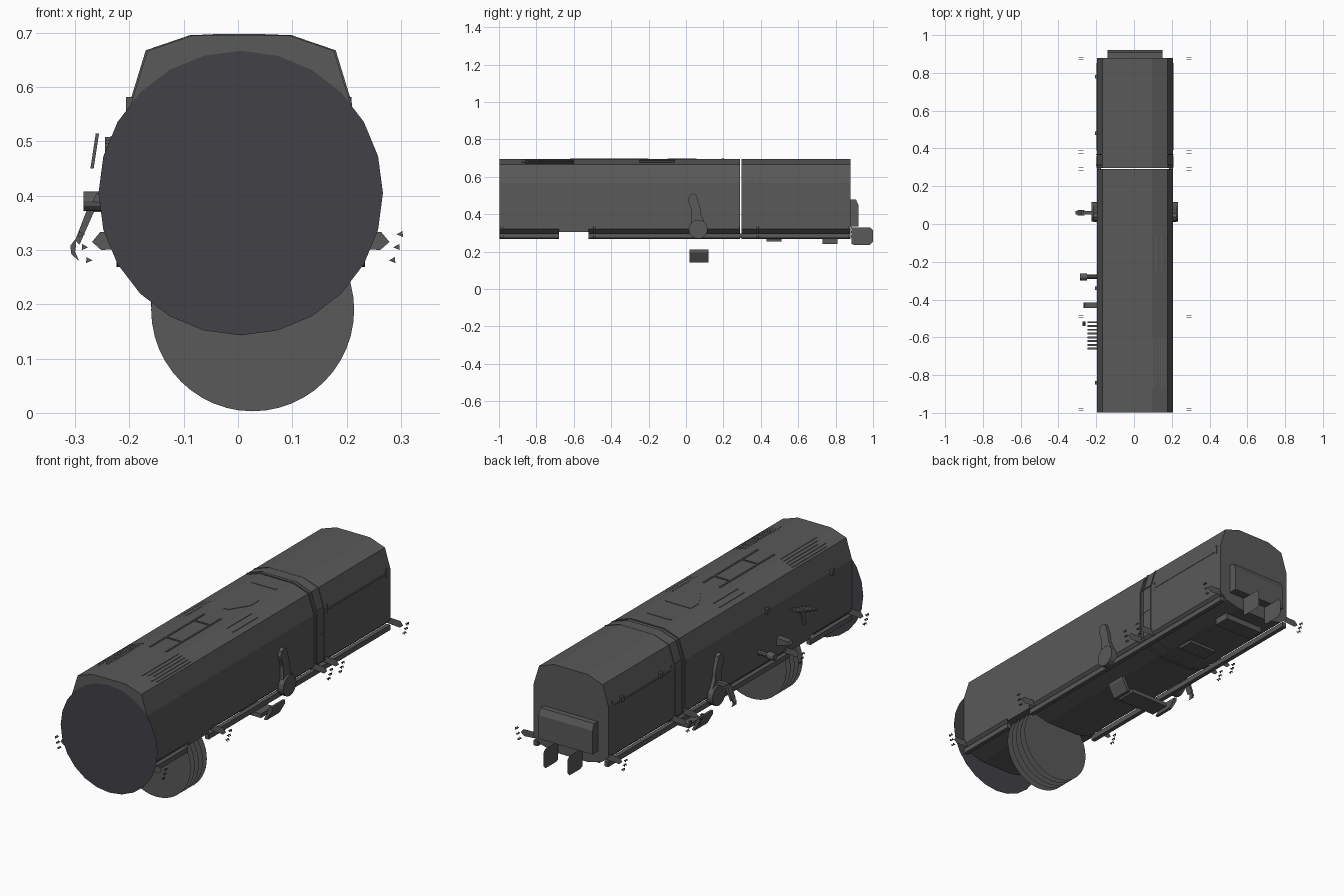
import bpy, bmesh, math
from mathutils import Vector

CX = 0.005  # the hull sits slightly off the centre line


def material(name, rgb):
    m = bpy.data.materials.new(name)
    m.diffuse_color = (*rgb, 1)
    return m


HULL = material("hull_grey", (0.10, 0.10, 0.10))
DARK = material("dark_disc", (0.055, 0.052, 0.062))


def prism(name, pts, axis, lo, hi, mat=HULL, mirror=False):
    """Extrude a 2D outline along an axis; a flat sheet when lo == hi."""
    place = {'x': lambda a, b, t: (t, a, b),
             'y': lambda a, b, t: (a, t, b),
             'z': lambda a, b, t: (a, b, t)}[axis]
    bm = bmesh.new()
    face = bm.faces.new([bm.verts.new(place(a, b, lo)) for a, b in pts])
    if hi != lo:
        ext = bmesh.ops.extrude_face_region(bm, geom=[face], use_keep_orig=True)
        move = Vector(place(0, 0, hi - lo))
        for v in ext['geom']:
            if isinstance(v, bmesh.types.BMVert):
                v.co += move
    if mirror:
        for v in bm.verts:
            v.co.x -= CX
        dup = bmesh.ops.duplicate(bm, geom=bm.verts[:] + bm.edges[:] + bm.faces[:])
        for g in dup['geom']:
            if isinstance(g, bmesh.types.BMVert):
                g.co.x *= -1
        for v in bm.verts:
            v.co.x += CX
    if hi != lo:
        bmesh.ops.recalc_face_normals(bm, faces=bm.faces)
    me = bpy.data.meshes.new(name)
    bm.to_mesh(me)
    bm.free()
    me.materials.append(mat)
    ob = bpy.data.objects.new(name, me)
    bpy.context.collection.objects.link(ob)
    return ob


def rect(a0, a1, b0, b1):
    return [(a0, b0), (a1, b0), (a1, b1), (a0, b1)]


def circle(ca, cb, r, n):
    return [(ca + r * math.cos(2 * math.pi * i / n),
             cb + r * math.sin(2 * math.pi * i / n)) for i in range(n)]


def box(name, x0, x1, y0, y1, z0, z1, **kw):
    return prism(name, rect(x0, x1, y0, y1), 'z', z0, z1, **kw)


def section(lower, grow=0.0):
    """Closed hull cross-section from the top half plus a chosen lower edge."""
    half = [(0.09, 0.695), (0.172, 0.667), (0.202, 0.57)] + lower
    half = [(x + grow, z) for x, z in half]
    return [(CX + x, z) for x, z in half] + [(CX - x, z) for x, z in reversed(half)]


# Hull in sections: front, raised wheel bay, middle, rear
full = section([(0.202, 0.32), (0.165, 0.287), (0.09, 0.268)])
bay = section([(0.202, 0.305)])
for name, outline, y0, y1 in (("hull_front", full, -0.998, -0.68),
                              ("hull_wheel_bay", bay, -0.68, -0.52),
                              ("hull_middle", full, -0.52, 0.29),
                              ("hull_rear", full, 0.297, 0.88)):
    prism(name, outline, 'y', y0, y1)
ring = section([(0.202, 0.32), (0.165, 0.287), (0.09, 0.268)], 0.003)
for y in (0.31, 0.365):
    prism("hull_ring", [(x, z + (0.001 if z > 0.6 else 0)) for x, z in ring], 'y', y, y + 0.006)

# Flat front disc
prism("front_disc", circle(CX, 0.405, 0.262, 24), 'y', -1.0, -1.0, DARK)

# Wheel made of spaced thin discs
for i in range(5):
    y = -0.67 + 0.031 * i
    prism("wheel_disc", circle(0.027, 0.19, 0.187, 48), 'y', y, y)

# Lower skirts beside the wheel bay
for y0, y1 in ((-0.998, -0.68), (-0.52, 0.88)):
    box("side_skirt", 0.185, 0.206, y0, y1, 0.272, 0.297, mirror=True)

# Side hubs with blades
prism("side_hub", circle(0.065, 0.32, 0.051, 16), 'x', 0.2, 0.234, mirror=True)
blade = [(0.01, 0.475), (0.018, 0.5), (0.036, 0.512), (0.055, 0.5), (0.075, 0.44),
         (0.08, 0.40), (0.105, 0.345), (0.03, 0.345), (0.03, 0.42)]
prism("side_blade", blade, 'x', 0.203, 0.224, mirror=True)

# Flat outrigger plates with small end tabs
arm = [(0.19, 0.335), (0.264, 0.333), (0.279, 0.315), (0.262, 0.3), (0.19, 0.305)]
for y in (-0.985, -0.49, 0.29, 0.38, 0.875):
    prism("outrigger", arm, 'y', y, y, mirror=True)
    for dy in (-0.006, 0.006):
        for x, z in ((0.299, 0.329), (0.285, 0.281), (0.293, 0.305)):
            prism("outrigger_tab", [(x - .007, z), (x + .004, z + .006), (x + .005, z - .005)],
                  'y', y + dy, y + dy + 0.003, mirror=True)

# Belly tray with tilted wings
box("belly_tray", -0.10, 0.11, 0.02, 0.12, 0.145, 0.165)
prism("belly_wing", [(0.125, 0.142), (0.14, 0.142), (0.17, 0.195), (0.17, 0.212),
                     (0.158, 0.212)], 'y', 0.02, 0.12, mirror=True)

# Underside boxes
box("under_box_middle", -0.07, 0.08, 0.43, 0.51, 0.255, 0.28)
box("under_box_rear", -0.10, 0.11, 0.73, 0.81, 0.24, 0.275)

# Rear bumper and upright coupling plates
prism("rear_bumper", [(0.88, 0.335), (0.922, 0.335), (0.922, 0.45), (0.908, 0.48),
                      (0.88, 0.48)], 'x', -0.14, 0.15)
plate = [(0.885, 0.242), (0.9, 0.235), (0.982, 0.235), (1.0, 0.252), (1.0, 0.315),
         (0.985, 0.33), (0.885, 0.33)]
prism("coupling_plate", plate, 'x', 0.07, 0.07, mirror=True)

# Side trim: rear rail, long swept strips, door frame
box("rear_rail", 0.2, 0.209, 0.39, 0.85, 0.55, 0.558, mirror=True)
for y in (0.39, 0.845):
    box("rail_end", 0.2, 0.209, y, y + 0.008, 0.54, 0.582, mirror=True)
for z in (0.45, 0.575):
    box("door_frame", 0.2, 0.208, 0.30, 0.36, z, z + 0.006, mirror=True)
for pts in ([(-0.97, 0.537), (-0.3, 0.543), (0.26, 0.543), (0.2, 0.53), (-0.6, 0.525)],
            [(-0.9, 0.515), (-0.55, 0.48), (-0.5, 0.45), (-0.6, 0.475)],
            [(-0.55, 0.455), (-0.1, 0.46), (0.2, 0.525), (-0.1, 0.475)],
            [(-0.97, 0.35), (-0.55, 0.38), (0.28, 0.385), (0.28, 0.375), (-0.5, 0.365)],
            [(-0.97, 0.34), (-0.5, 0.33), (0.0, 0.35), (-0.5, 0.32)]):
    prism("side_strip", pts, 'x', 0.2, 0.205, mirror=True)

# Roof: centre hatch frame, vents, arrow panel, louvres
ROOF = 0.694
for x in (-0.042, 0.046):
    box("hatch_rail", x - 0.004, x + 0.004, -0.62, -0.2, ROOF, 0.698)
for y in (-0.5, -0.285):
    box("hatch_bar", -0.042, 0.046, y, y + 0.008, ROOF, 0.698)
prism("roof_arrow", [(-0.065, 0.055), (0.075, 0.055), (0.075, -0.01), (0.02, -0.1),
                     (-0.01, -0.1), (-0.065, -0.01)], 'z', ROOF, 0.697)
box("roof_vent", -0.06, 0.07, 0.19, 0.205, ROOF, 0.697)
for i in range(5):
    x = 0.096 + i * 0.016
    z = 0.695 - (x - 0.09) * 0.34
    box("roof_louvre", x, x + 0.006, -0.88 + 0.02 * (i % 3), -0.6, z - 0.012, z + 0.002, mirror=True)
    if i % 2:
        box("roof_slat", x, x + 0.006, -0.25, -0.06, z - 0.012, z + 0.002, mirror=True)

# Left side: hanging arm with hook
prism("hanging_arm", [(-0.262, 0.378), (-0.278, 0.375), (-0.3, 0.318), (-0.292, 0.31)],
      'y', 0.045, 0.075)
prism("arm_hook", [(-0.3, 0.32), (-0.309, 0.308), (-0.307, 0.292), (-0.293, 0.28),
                   (-0.3, 0.297), (-0.298, 0.312)], 'y', 0.05, 0.07)
box("arm_bracket", -0.27, -0.195, 0.05, 0.07, 0.37, 0.385)

# Left side: lamp, bracket and louvre steps
prism("lamp_stem", circle(-0.28, 0.39, 0.012, 10), 'x', -0.27, -0.19)
prism("lamp_head", circle(-0.28, 0.39, 0.018, 12), 'x', -0.285, -0.25)
prism("side_bracket", [(-0.195, 0.41), (-0.26, 0.405), (-0.268, 0.39), (-0.195, 0.37)],
      'y', -0.445, -0.415)
for i in range(8):
    y = -0.52 - 0.02 * i
    z = 0.512 - 0.006 * i
    prism("step_louvre", [(-0.195, z), (-0.245, z - 0.004), (-0.245, z - 0.01), (-0.195, z - 0.008)],
          'y', y - 0.005, y + 0.005)
prism("step_cover", [(-0.262, 0.515), (-0.256, 0.515), (-0.266, 0.45), (-0.272, 0.45)],
      'y', -0.54, -0.515)
for y in (-0.85, -0.35, 0.47, 0.77):
    box("side_post", -0.206, -0.19, y, y + 0.02, 0.555, 0.582)
